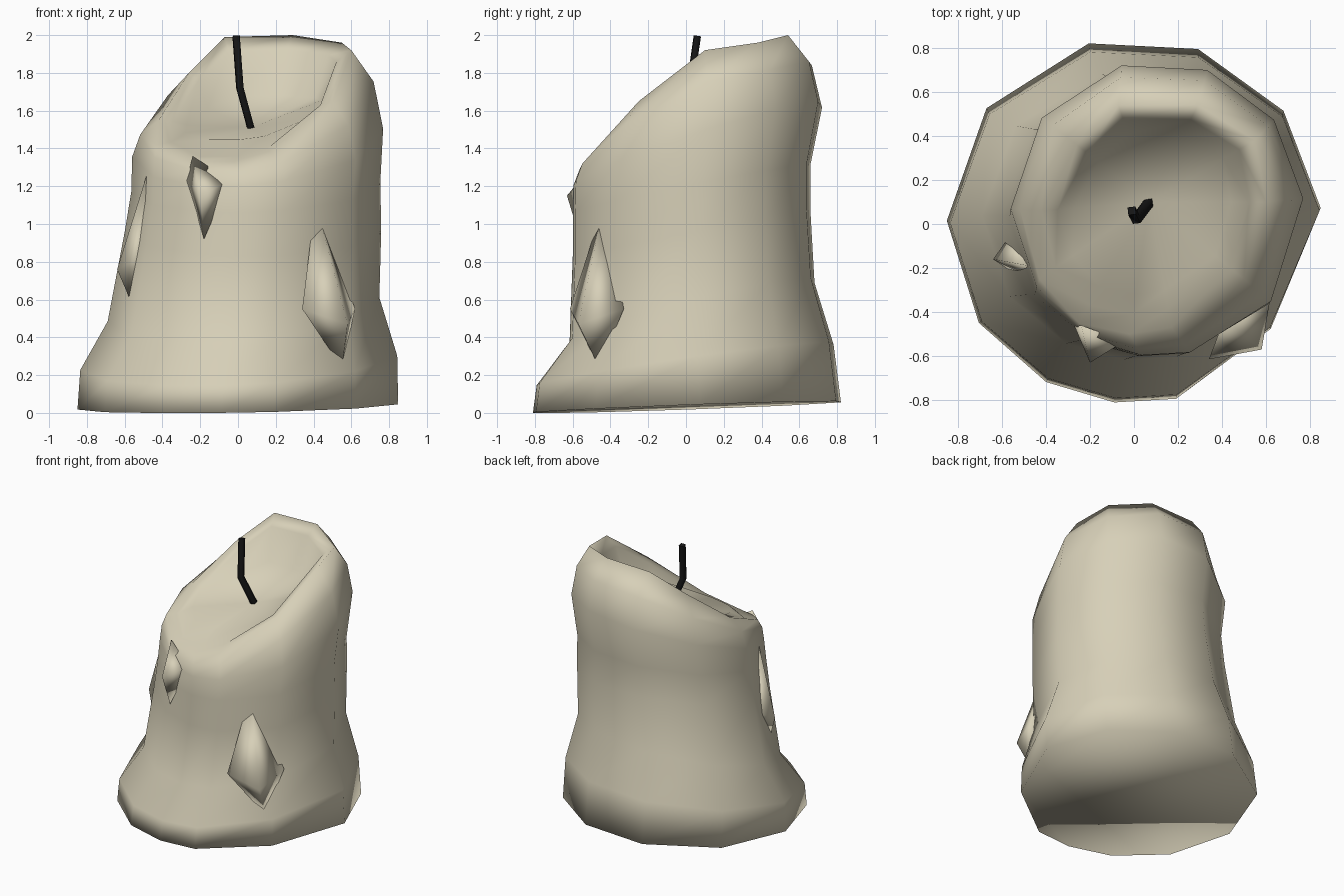
import bpy, bmesh
from math import cos, sin, radians
from mathutils import Vector

cube = bpy.data.objects.get("Cube")
if cube:
    bpy.data.objects.remove(cube)


def make_material(name, rgb):
    mat = bpy.data.materials.new(name)
    mat.use_nodes = True
    mat.diffuse_color = (*rgb, 1)
    mat.node_tree.nodes["Principled BSDF"].inputs["Base Color"].default_value = (*rgb, 1)
    return mat


wax = make_material("cream_wax", (0.68, 0.63, 0.48))
char = make_material("charred_black", (0.008, 0.008, 0.008))


def finish(name, bm, mat):
    bmesh.ops.recalc_face_normals(bm, faces=bm.faces)
    for face in bm.faces:
        face.smooth = True
    mesh = bpy.data.meshes.new(name)
    bm.to_mesh(mesh)
    bm.free()
    mesh.materials.append(mat)
    obj = bpy.data.objects.new(name, mesh)
    bpy.context.collection.objects.link(obj)
    return obj


# Candle body: eleven columns, stacked as tilted elliptical rings
angles = [4, 37, 70, 104, 142, 180, 214, 242, 264, 283, 321]


def ring(cx, cy, rx, ry, z, tilt_x, tilt_y, dent=1.0):
    points = []
    for a in angles:
        k = dent if a == 321 else 1.0
        x = cx + k * rx * cos(radians(a))
        y = cy + k * ry * sin(radians(a))
        points.append(Vector((x, y, z + tilt_x * x + tilt_y * y)))
    return points


wall = [
    ring(0, 0.015, 0.85, 0.83, 0.03, 0.015, 0.035, 0.94),
    ring(0.005, 0.005, 0.84, 0.80, 0.26, 0.04, 0.14, 0.94),
    ring(0.03, 0.04, 0.72, 0.66, 0.53, 0.08, 0.25),
    ring(0.08, 0.037, 0.68, 0.64, 0.95, 0.0, 0.2),
    ring(0.095, 0.037, 0.66, 0.64, 1.18, 0.03, 0.2),
    ring(0.105, 0.07, 0.665, 0.67, 1.39, 0.1, 0.32),
]

# Uneven melted crest, high at the back and low at the front
crest = [Vector(p) for p in (
    (0.60, 0.10, 1.92), (0.55, 0.38, 1.96), (0.29, 0.54, 2.0), (-0.07, 0.54, 1.99),
    (-0.26, 0.36, 1.80), (-0.42, 0.06, 1.55), (-0.43, -0.25, 1.42), (-0.25, -0.45, 1.33),
    (-0.02, -0.50, 1.33), (0.17, -0.47, 1.38), (0.50, -0.25, 1.65))]
pool = Vector((0.07, 0.10, 1.51))


def blend(start, end, flat, rise):
    return [Vector((*p.xy.lerp(q.xy, flat), p.z + rise * (q.z - p.z)))
            for p, q in zip(start, end)]


centre = [pool] * len(crest)
rings = wall + [blend(wall[-1], crest, 0.3, 0.6), crest,
                blend(centre, crest, 0.85, 0.85),
                blend(centre, crest, 0.70, 0.35)]

bm = bmesh.new()
loops = [[bm.verts.new(p) for p in r] for r in rings]
count = len(angles)
for low, high in zip(loops, loops[1:]):
    for i in range(count):
        j = (i + 1) % count
        bm.faces.new((low[i], low[j], high[j], high[i]))
bm.faces.new(loops[0])
middle = bm.verts.new(pool)
for i in range(count):
    bm.faces.new((loops[-1][i], loops[-1][(i + 1) % count], middle))
finish("candle_body", bm, wax)


# Wax drips: pointed ridges that swell to a tip and tuck back into the wall
def drip(name, top, tip, bottom, width):
    top, tip, bottom = Vector(top), Vector(tip), Vector(bottom)
    out = Vector((tip.x, tip.y, 0)).normalized()
    side = Vector((-out.y, out.x, 0)) * width
    root = tip - out * 0.14 + Vector((0, 0, 0.08))
    bm = bmesh.new()
    t, p, b, l, r = [bm.verts.new(v) for v in (top, tip, bottom, root + side, root - side)]
    for tri in ((t, l, p), (t, p, r), (b, p, l), (b, r, p), (t, r, l), (b, l, r)):
        bm.faces.new(tri)
    finish(name, bm, wax)


drip("front_left_drip", (0.41, -0.43, 1.12), (0.58, -0.57, 0.47), (0.55, -0.46, 0.24), 0.2)
drip("right_drip", (-0.48, -0.19, 1.27), (-0.64, -0.16, 0.76), (-0.55, -0.22, 0.55), 0.12)
drip("front_drip", (-0.24, -0.46, 1.36), (-0.2, -0.63, 1.15), (-0.18, -0.56, 0.92), 0.12)

# Bent wick
curve = bpy.data.curves.new("wick", "CURVE")
curve.dimensions = "3D"
curve.bevel_depth = 0.025
curve.bevel_resolution = 0
curve.use_fill_caps = True
path = [(0.07, 0.10, 1.50), (0.01, 0.02, 1.72), (-0.01, 0.06, 1.995)]
spline = curve.splines.new("POLY")
spline.points.add(len(path) - 1)
for point, co in zip(spline.points, path):
    point.co = (*co, 1)
curve.materials.append(char)
wick = bpy.data.objects.new("wick", curve)
bpy.context.collection.objects.link(wick)
bpy.context.view_layer.objects.active = wick
wick.select_set(True)
bpy.ops.object.convert(target="MESH")
